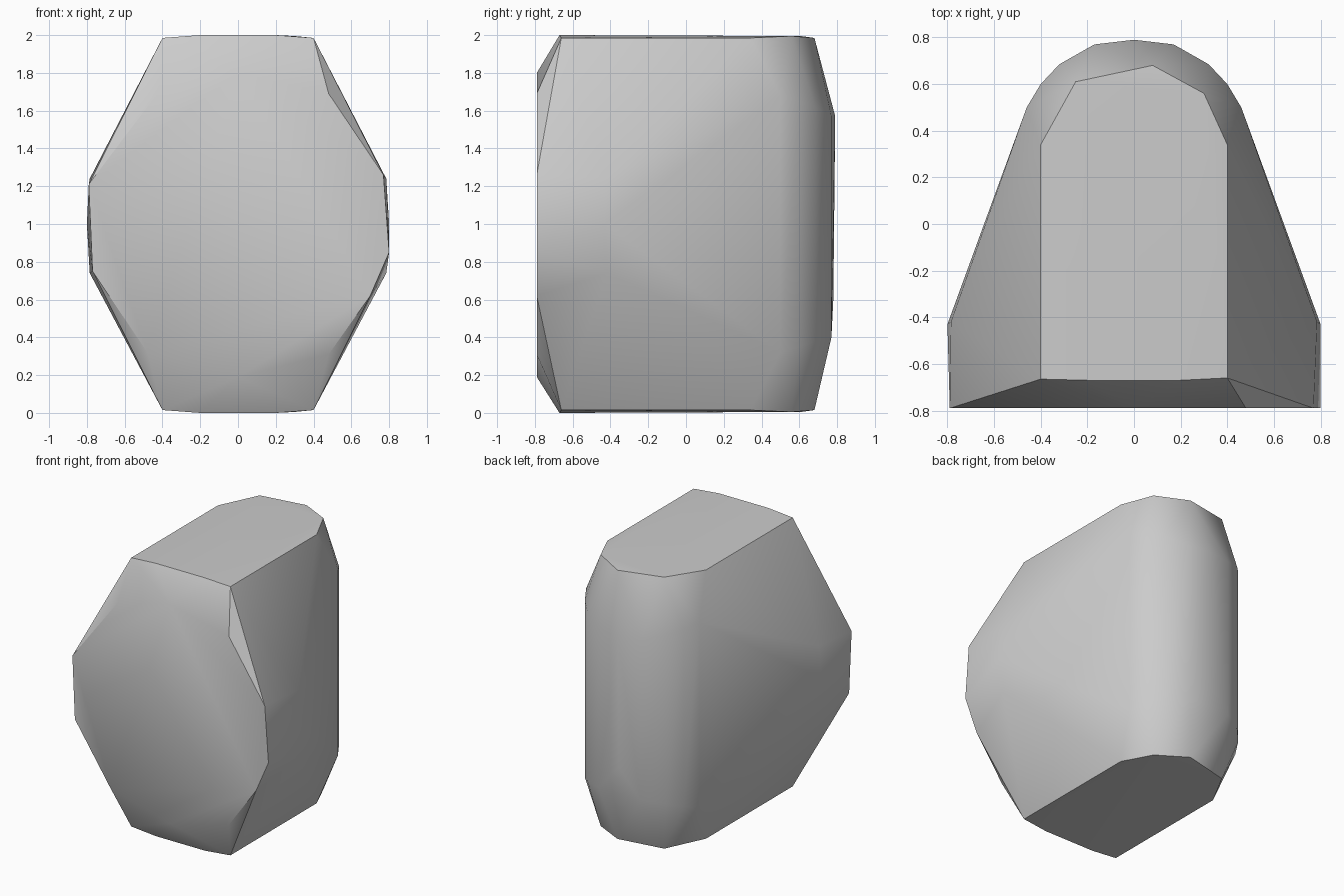
import bpy, bmesh, math

cube = bpy.data.objects.get("Cube")
if cube:
    bpy.data.objects.remove(cube, do_unlink=True)

# Plain stone colour
stone = bpy.data.materials.new("light_grey_stone")
stone.use_nodes = True
colour = (0.6, 0.6, 0.6, 1)
stone.diffuse_color = colour
stone.node_tree.nodes["Principled BSDF"].inputs["Base Color"].default_value = colour

points = []

# Flat front face, slightly irregular
for x, z in [(-.79, 1.21), (-.77, .75), (-.48, .32), (0, .19), (.48, .31), (.70, .62),
             (.80, .85), (.77, 1.26), (.48, 1.69), (0, 1.80), (-.42, 1.70)]:
    points.append((x, -.79, z))

# Flat top and bottom, dipping a little at the side edges
cap = [(-.4, -.665, .015), (-.2, -.67, 0), (.2, -.67, 0), (.4, -.66, .015),
       (.4, .34, .015), (.3, .56, .005), (.08, .68, .015), (-.25, .61, .005), (-.4, .34, .015)]
for x, y, dip in cap:
    points += [(x, y, dip), (x, y, 2 - dip)]

# Widest ridge on each flank and the rounded back columns
for side in (-1, 1):
    for x, y, low, high in [(.785, -.42, .74, 1.24), (.80, -.43, 1.0, 1.0), (.46, .5, .32, 1.68),
                            (.40, .6, .35, 1.65), (.32, .685, .38, 1.62), (.17, .77, .40, 1.57)]:
        points += [(side * x, y, low), (side * x, y, high)]
points += [(0, .79, 1.57), (0, .78, .6), (0, .765, .4)]

# Wrap a convex skin around the points
bm = bmesh.new()
for p in points:
    bm.verts.new(p)
bmesh.ops.remove_doubles(bm, verts=bm.verts[:], dist=.001)
hull = bmesh.ops.convex_hull(bm, input=bm.verts[:])
unused = {v for v in hull["geom_interior"] + hull["geom_unused"] if isinstance(v, bmesh.types.BMVert)}
bmesh.ops.delete(bm, geom=list(unused), context="VERTS")
bmesh.ops.dissolve_limit(bm, angle_limit=math.radians(.5), verts=bm.verts[:], edges=bm.edges[:])
bmesh.ops.recalc_face_normals(bm, faces=bm.faces[:])
mesh = bpy.data.meshes.new("stone_block")
bm.to_mesh(mesh)
bm.free()
block = bpy.data.objects.new("stone_block", mesh)
bpy.context.collection.objects.link(block)
mesh.materials.append(stone)

# Soft shading with crisp corners
bpy.ops.object.select_all(action="DESELECT")
block.select_set(True)
bpy.context.view_layer.objects.active = block
bpy.ops.object.shade_smooth_by_angle(angle=math.radians(35))
